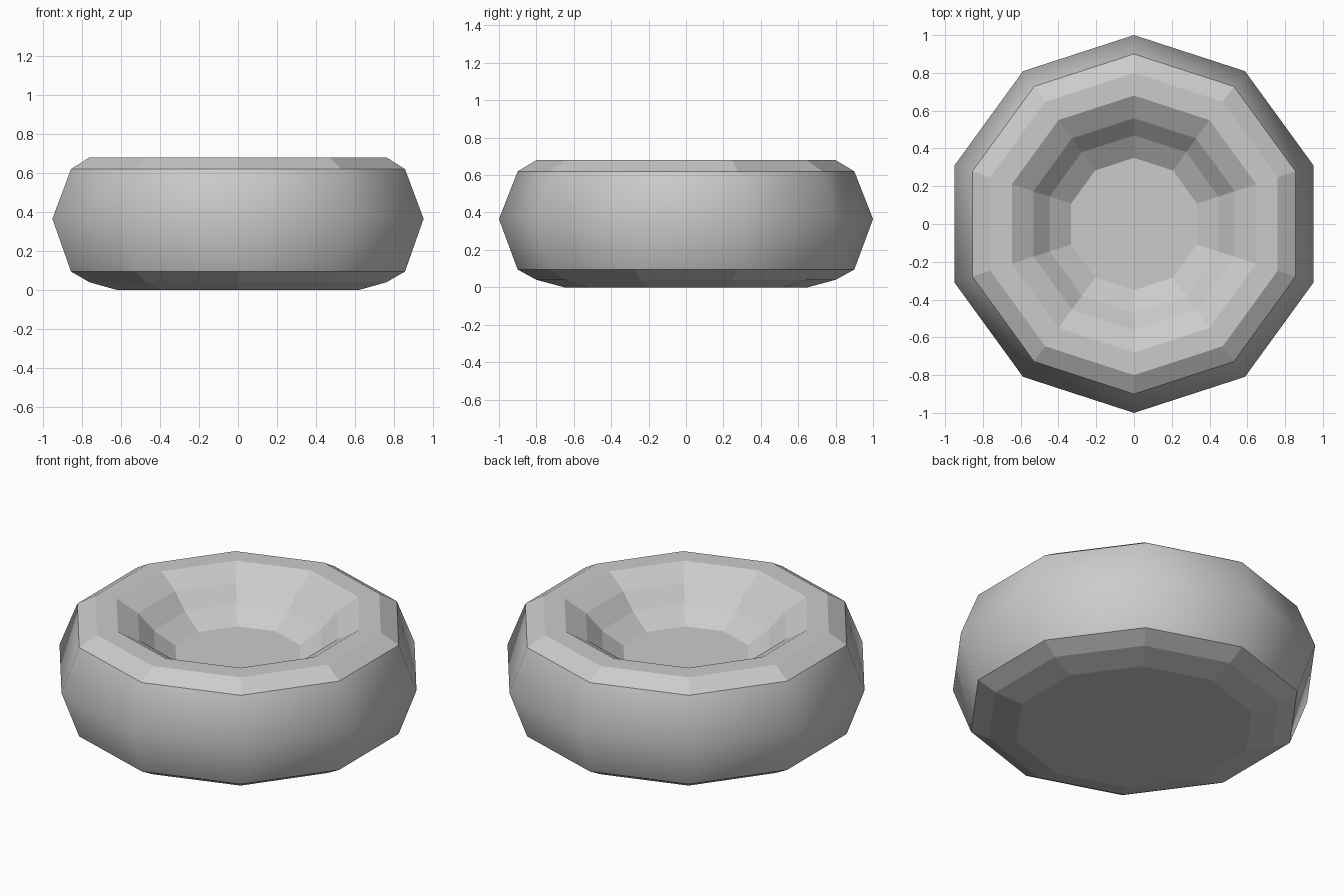
import bpy, bmesh, math

if "Cube" in bpy.data.objects:
    bpy.data.objects.remove(bpy.data.objects["Cube"])

SIDES = 10
# (radius, height) from the underside, around the outside, down into the bowl
PROFILE = [(0.65, 0.0), (0.80, 0.04), (0.90, 0.095), (1.0, 0.365), (0.90, 0.62),
           (0.80, 0.68), (0.68, 0.68), (0.56, 0.61), (0.47, 0.52), (0.35, 0.445)]
SMOOTH_BANDS = (2, 3)  # bulging outer wall is smooth, the rest is faceted

bm = bmesh.new()


def ring(radius, z):
    angles = [math.pi / 2 + 2 * math.pi * i / SIDES for i in range(SIDES)]
    return [bm.verts.new((radius * math.cos(a), radius * math.sin(a), z)) for a in angles]


rings = [ring(r, z) for r, z in PROFILE]

# Walls between neighbouring rings
for k, (low, high) in enumerate(zip(rings, rings[1:])):
    for i in range(SIDES):
        j = (i + 1) % SIDES
        face = bm.faces.new((low[i], low[j], high[j], high[i]))
        face.smooth = k in SMOOTH_BANDS

# Underside and bowl floor
bm.faces.new(rings[0][::-1])
bm.faces.new(rings[-1])

mesh = bpy.data.meshes.new("bowl")
bm.to_mesh(mesh)
bm.free()

# Crease where the smooth wall meets the faceted rim and base
bowl = bpy.data.objects.new("bowl", mesh)
bpy.context.collection.objects.link(bowl)
